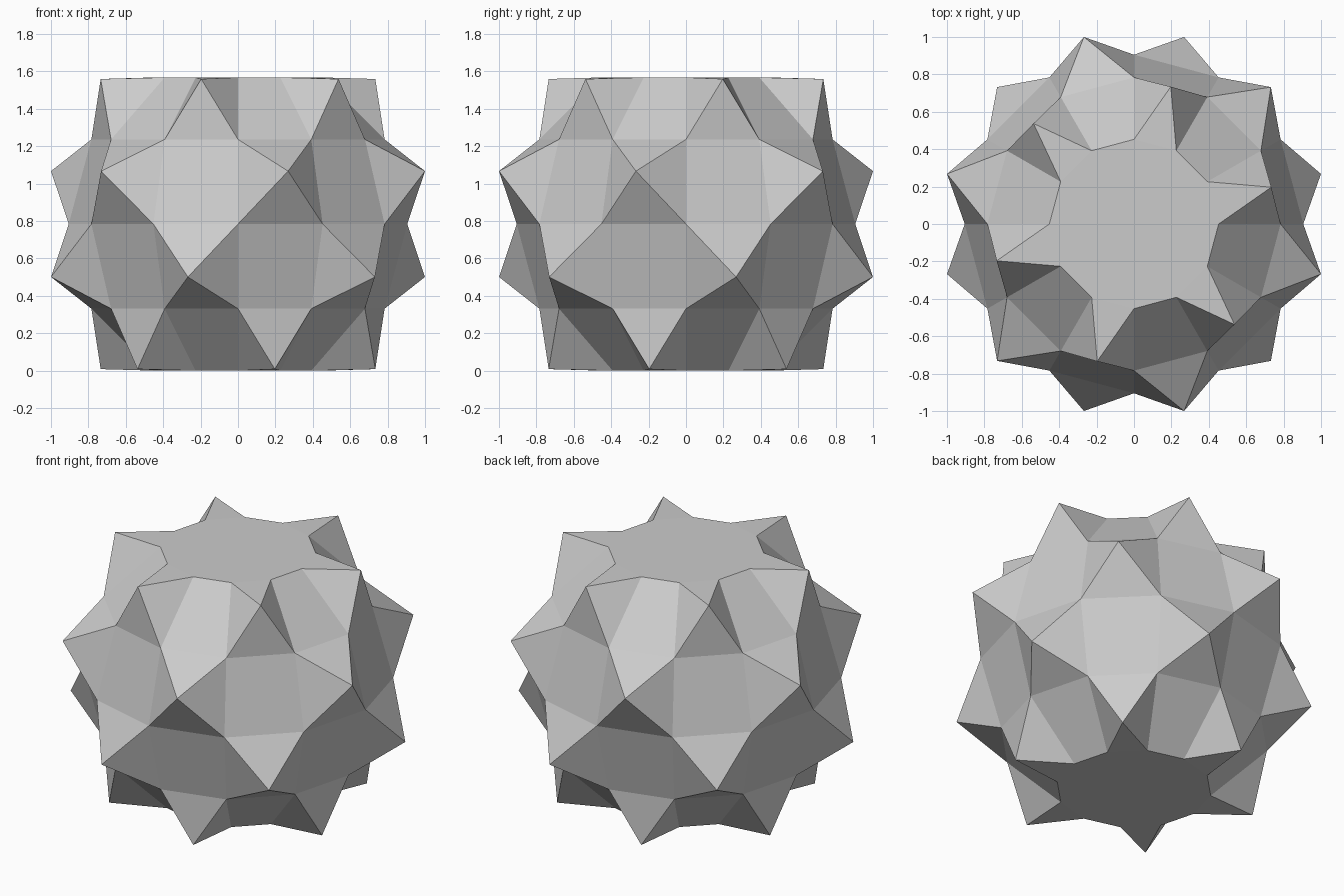
import bpy, bmesh
from math import atan2, degrees, floor, hypot

if "Cube" in bpy.data.objects:
    bpy.data.objects.remove(bpy.data.objects["Cube"])

R = 0.905        # core sphere radius
SPIKE = 0.2266   # spike height
HALF = R * 3 ** 0.5 / 2

bm = bmesh.new()
# twelve-sided, six-ring sphere with its poles cut flat
bmesh.ops.create_uvsphere(bm, u_segments=12, v_segments=6, radius=R)
poles = [v for v in bm.verts if abs(v.co.z) > R * 0.95]
bmesh.ops.dissolve_verts(bm, verts=poles)
bmesh.ops.recalc_face_normals(bm, faces=bm.faces[:])

# raise a pyramid on every other quad, like a checkerboard
spiked = []
for f in bm.faces:
    if len(f.verts) != 4:
        continue
    c = f.calc_center_median()
    sector = floor(degrees(atan2(c.y, c.x)) / 30)
    band = floor((60 - degrees(atan2(c.z, hypot(c.x, c.y)))) / 30)
    if (sector + band) % 2 == 0:
        spiked.append(f)
bmesh.ops.poke(bm, faces=spiked, offset=SPIKE, center_mode='MEAN')

# stand on the ground
bmesh.ops.translate(bm, verts=bm.verts[:], vec=(0, 0, HALF))
mesh = bpy.data.meshes.new("spiked_ball")
bm.to_mesh(mesh)
bm.free()
bpy.context.collection.objects.link(bpy.data.objects.new("spiked_ball", mesh))
